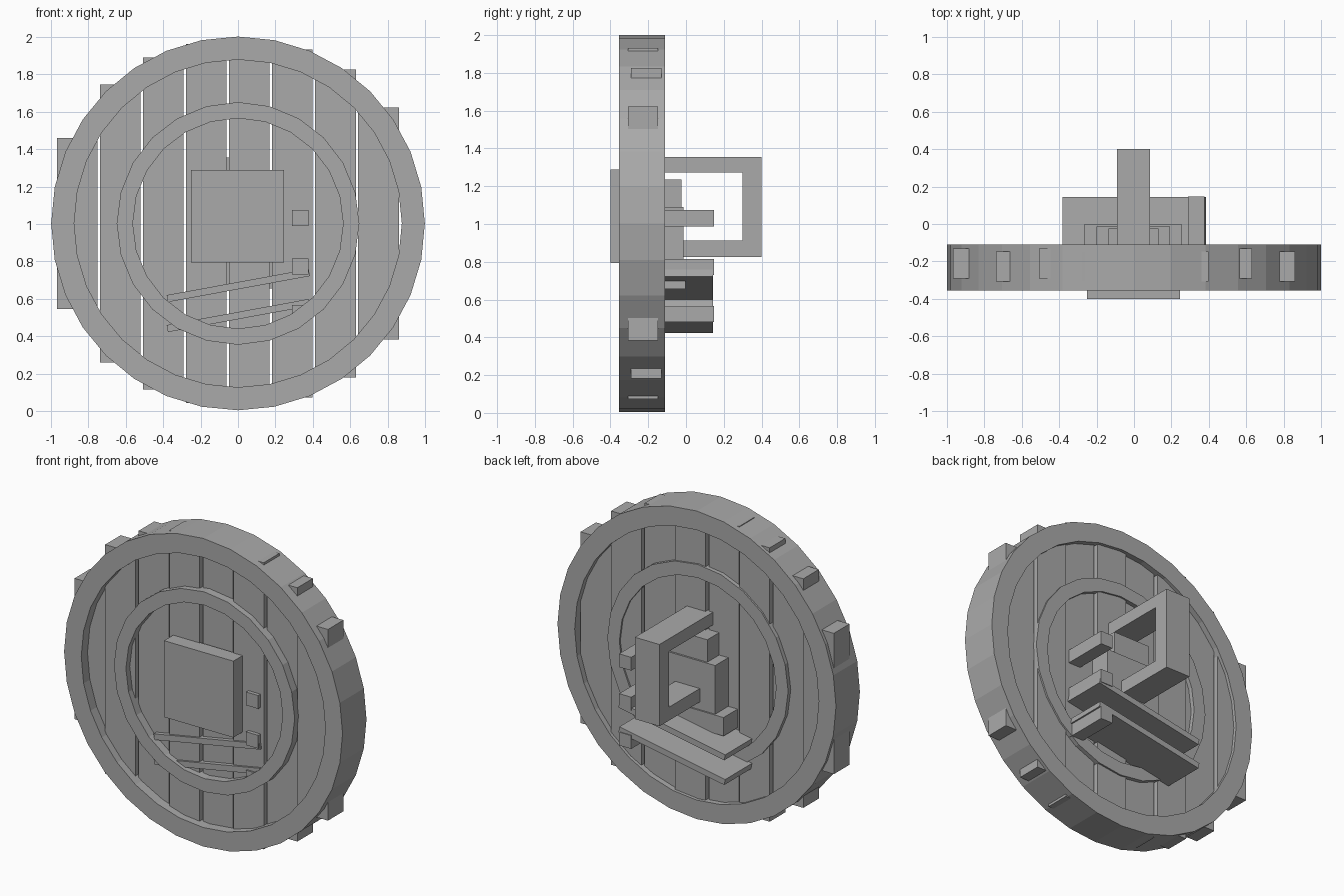
import bpy, bmesh, math
from mathutils import Matrix, Vector

if "Cube" in bpy.data.objects:
    bpy.data.objects.remove(bpy.data.objects["Cube"])

CZ = 1.003  # height of the shield centre

grey = bpy.data.materials.new("plain grey")
grey.diffuse_color = (0.4, 0.4, 0.4, 1)
grey.use_nodes = True
grey.node_tree.nodes["Principled BSDF"].inputs["Base Color"].default_value = grey.diffuse_color


def finish(name, bm):
    bmesh.ops.recalc_face_normals(bm, faces=bm.faces)
    me = bpy.data.meshes.new(name)
    bm.to_mesh(me)
    bm.free()
    me.materials.append(grey)
    ob = bpy.data.objects.new(name, me)
    bpy.context.collection.objects.link(ob)
    return ob


def box(name, x0, x1, y0, y1, z0, z1, tilt=0.0):
    bm = bmesh.new()
    bmesh.ops.create_cube(bm, size=1)
    size = Matrix.Diagonal((x1 - x0, y1 - y0, z1 - z0, 1))
    centre = Vector(((x0 + x1) / 2, (y0 + y1) / 2, (z0 + z1) / 2))
    bm.transform(Matrix.Translation(centre) @ Matrix.Rotation(tilt, 4, 'Y') @ size)
    return finish(name, bm)


def ring(name, r_in, r_out, y0, y1, sides):
    bm = bmesh.new()
    loops = []
    for i in range(sides):
        a = 2 * math.pi * i / sides
        loops.append([bm.verts.new((r * math.cos(a), y, CZ + r * math.sin(a)))
                      for r, y in ((r_in, y0), (r_out, y0), (r_out, y1), (r_in, y1))])
    for i in range(sides):
        a, b = loops[i], loops[(i + 1) % sides]
        for k in range(4):
            n = (k + 1) % 4
            bm.faces.new((a[k], a[n], b[n], b[k]))
    return finish(name, bm)


# Rim and inner hoop
ring("outer_rim", 0.875, 0.998, -0.355, -0.11, 32)
ring("inner_hoop", 0.562, 0.648, -0.345, -0.12, 24)

# Vertical planks, alternately set forward and back, ends square-cut
for i in range(8):
    x0 = -0.968 + 0.23 * i
    mid = x0 + 0.1085
    half = math.sqrt(0.973 ** 2 - mid ** 2)
    y0, y1 = ((-0.291, -0.131), (-0.306, -0.147))[i % 2]
    box("plank_%d" % (i + 1), x0, x0 + 0.217, y0, y1, CZ - half, CZ + half)

# Square boss plate on the front
box("front_plate", -0.25, 0.247, -0.4, -0.3, 0.794, 1.289)

# Stepped backing blocks
box("backing_top", -0.135, 0.13, -0.16, -0.025, 1.05, 1.235)
box("backing_middle", -0.2, 0.193, -0.16, -0.013, 0.76, 1.09)
box("backing_bottom", -0.267, 0.257, -0.16, -0.003, 0.655, 0.775)

# Hand grip
box("handle_upper_arm", -0.09, 0.086, -0.16, 0.3, 1.273, 1.355)
box("handle_lower_arm", -0.09, 0.086, -0.16, 0.3, 0.825, 0.912)
box("handle_grip", -0.09, 0.086, 0.3, 0.4, 0.825, 1.355)

# Pegs through the planks
for i, z in enumerate((1.031, 0.773, 0.524)):
    box("peg_%d" % (i + 1), 0.289, 0.376, -0.33, 0.148, z - 0.043, z + 0.043)

# Slanted arm straps
for i, z in enumerate((0.671, 0.511)):
    box("arm_strap_%d" % (i + 1), -0.384, 0.387, -0.32, 0.143,
        z - 0.019, z + 0.019, tilt=-math.radians(10.4))
